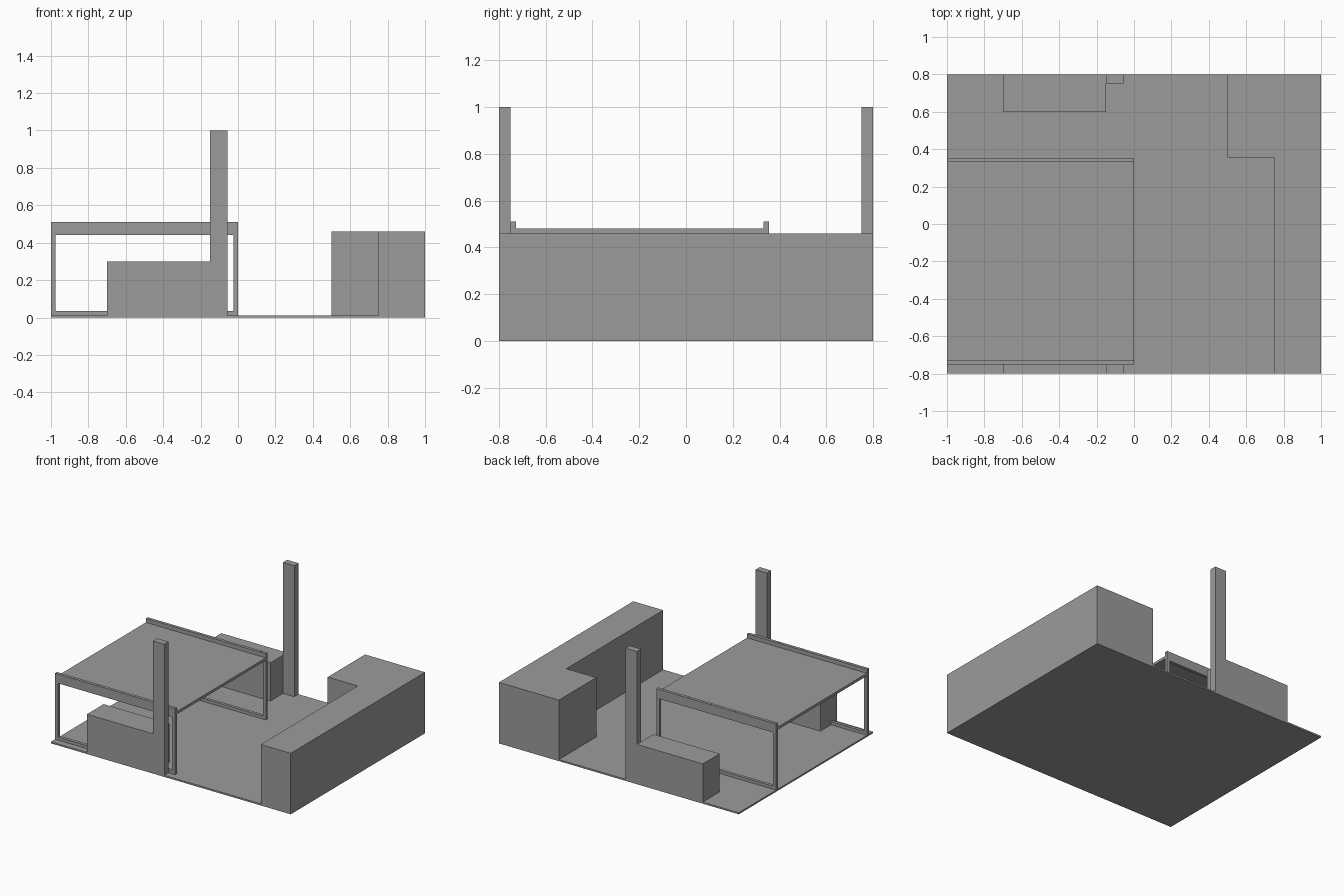
import bpy, bmesh, math

if "Cube" in bpy.data.objects:
    bpy.data.objects.remove(bpy.data.objects["Cube"])

# Single flat grey
grey = bpy.data.materials.new("plain_grey")
grey.diffuse_color = (0.33, 0.33, 0.33, 1)
grey.use_nodes = True
grey.node_tree.nodes["Principled BSDF"].inputs["Base Color"].default_value = grey.diffuse_color


def finish(bm, name):
    bmesh.ops.recalc_face_normals(bm, faces=bm.faces[:])
    mesh = bpy.data.meshes.new(name)
    bm.to_mesh(mesh)
    bm.free()
    mesh.materials.append(grey)
    obj = bpy.data.objects.new(name, mesh)
    bpy.context.collection.objects.link(obj)
    return obj


def prism(name, outline, z0, z1):
    """Extrude a plan outline from z0 to z1."""
    bm = bmesh.new()
    face = bm.faces.new([bm.verts.new((x, y, z0)) for x, y in outline])
    ext = bmesh.ops.extrude_face_region(bm, geom=[face])
    top = [v for v in ext["geom"] if isinstance(v, bmesh.types.BMVert)]
    bmesh.ops.translate(bm, verts=top, vec=(0, 0, z1 - z0))
    return finish(bm, name)


def box(name, x0, x1, y0, y1, z0, z1):
    return prism(name, [(x0, y0), (x1, y0), (x1, y1), (x0, y1)], z0, z1)


def open_frame(name, outer, inner, y0, y1):
    """Rectangular frame in the xz plane with a clear opening."""
    bm = bmesh.new()
    rings = []
    for y in (y0, y1):
        for x0, x1, z0, z1 in (outer, inner):
            rings.append([bm.verts.new(c) for c in
                          ((x0, y, z0), (x1, y, z0), (x1, y, z1), (x0, y, z1))])
    for a, b in ((0, 1), (2, 3), (0, 2), (1, 3)):
        for i in range(4):
            j = (i + 1) % 4
            bm.faces.new((rings[a][i], rings[a][j], rings[b][j], rings[b][i]))
    return finish(bm, name)


FLOOR = 0.012

# Ground slab
box("floor_slab", -1, 1, -0.8, 0.8, 0, FLOOR)

# L-shaped solid wing along the right side
prism("side_wing", [(0.75, -0.8), (1, -0.8), (1, 0.8), (0.5, 0.8),
                    (0.5, 0.355), (0.75, 0.355)], 0, 0.46)

# Low block and tall chimney pillar on the front and back edges
for label, s in (("front", -1), ("back", 1)):
    ya, yb = sorted((s * 0.6, s * 0.8))
    box(label + "_low_block", -0.7, -0.15, ya, yb, 0, 0.3)
    ya, yb = sorted((s * 0.75, s * 0.8))
    box(label + "_pillar", -0.15, -0.055, ya, yb, 0, 1)

# Pavilion: two open frames with a thin roof between them
for label, y0, y1 in (("front", -0.75, -0.727), ("back", 0.331, 0.354)):
    open_frame(label + "_frame", (-1, 0, FLOOR, 0.51),
               (-0.975, -0.025, 0.035, 0.44), y0, y1)
    # Small flush studs along the top beam
    bm = bmesh.new()
    for x in (-0.85, -0.65, -0.45, -0.26, -0.05):
        stud = bmesh.ops.create_cone(bm, cap_ends=True, segments=8, radius1=0.006,
                                     radius2=0.006, depth=0.004)
        bmesh.ops.translate(bm, verts=stud["verts"],
                            vec=(x, (y0 + y1) / 2, 0.509))
    finish(bm, label + "_beam_studs")

box("pavilion_roof", -1, 0, -0.727, 0.331, 0.46, 0.48)
